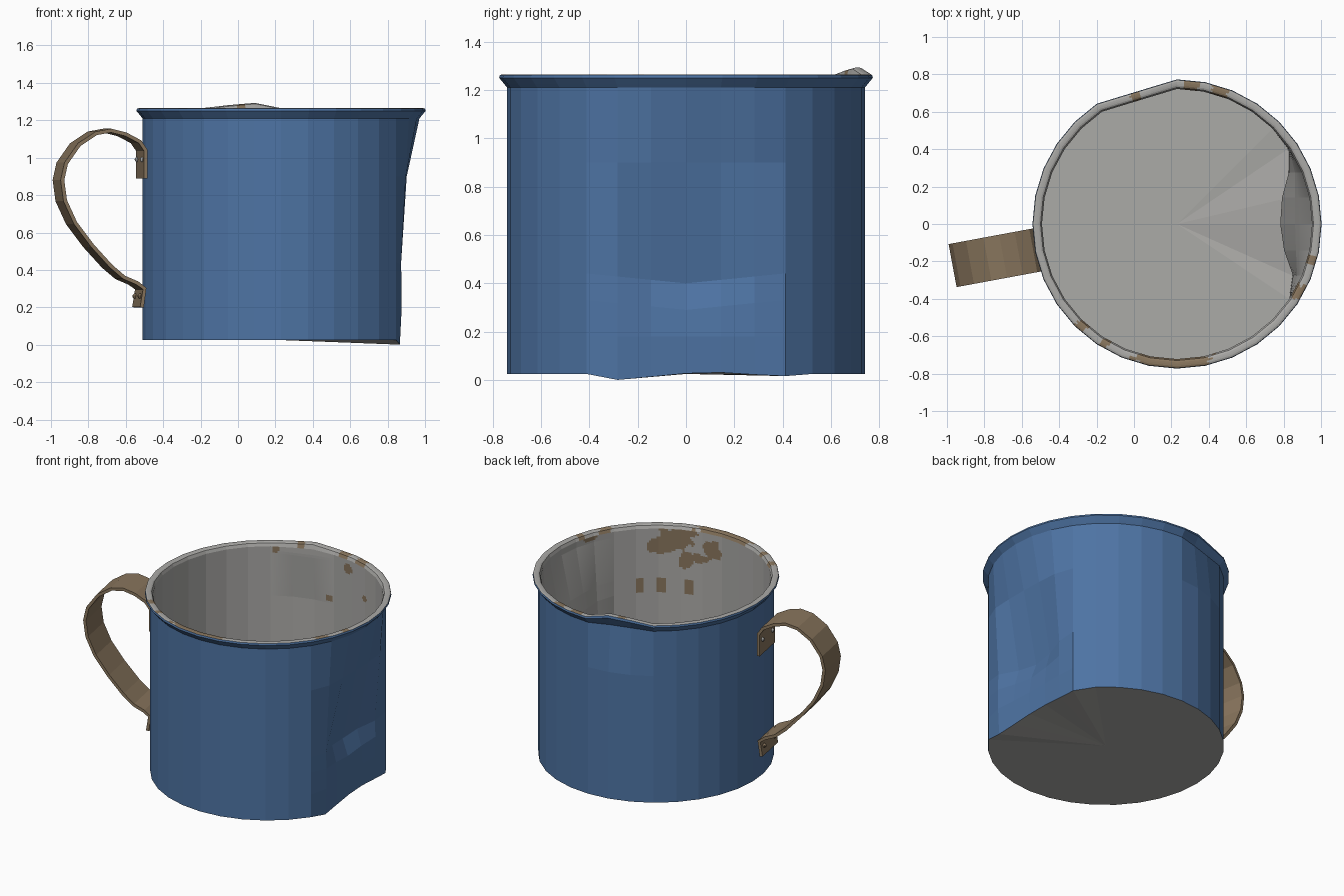
import bpy
import math
from mathutils import Vector, noise

SIDES = 32
FINE = 12            # fine columns per side of the lining
CX = 0.23            # cup axis
WALL = 0.74          # outer wall radius

cube = bpy.data.objects.get("Cube")
if cube:
    bpy.data.objects.remove(cube, do_unlink=True)


def material(name, color):
    mat = bpy.data.materials.new(name)
    mat.use_nodes = True
    mat.diffuse_color = (*color, 1)
    mat.node_tree.nodes["Principled BSDF"].inputs["Base Color"].default_value = (*color, 1)
    return mat


BLUE = material("blue enamel", (0.076, 0.174, 0.37))
GREY = material("grey enamel", (0.41, 0.405, 0.39))
BROWN = material("bare brown metal", (0.25, 0.18, 0.11))


def interp(value, keys):
    """Piecewise linear lookup in (position, result) pairs."""
    if value <= keys[0][0]:
        return keys[0][1]
    for (a, fa), (b, fb) in zip(keys, keys[1:]):
        if value <= b:
            return fa + (fb - fa) * (value - a) / (b - a)
    return keys[-1][1]


def corner(i, r, z):
    """One corner of the round cup after its dents are pressed in."""
    i %= SIDES
    a = math.tau * i / SIDES
    # flattened, lifted stretch of rim at the back
    if i in (9, 10):
        r *= 1 - 0.038 * interp(z, [(0.9, 0), (1.21, 1)])
        z += (0.028 if i == 9 else 0.016) * interp(z, [(1.2, 0), (1.26, 1)])
    x, y = r * math.cos(a), r * math.sin(a)
    if x > 0 and r > 0.5:
        # side dent: depth per height, where the wall passes a curved limit
        def depth(limit, curve):
            return max(0, x - (limit - CX + r - WALL + curve * y * y - 0.04 * y))
        low = depth(0.85, 0.05)
        push = interp(z, [(0.03, low), (0.18, depth(0.855, 0.1)), (0.34, depth(0.84, 0.3)),
                          (0.45, depth(0.80, 0.75)), (1.2, 0)])
        sag = interp(z, [(0.18, 0), (0.34, 0.05), (0.45, 0.05), (0.9, 0)])
        if z < 0.1 and low > 0:
            z += interp(y, [(-0.45, 0), (-0.28, -0.025), (0.08, 0.01), (0.4, -0.01), (0.5, 0)])
        z -= sag * max(0, 1 - abs(y) / 0.5)
        x -= push
    return Vector((CX + x, y, z))


def add_object(name, verts, faces, mats, indices=None):
    mesh = bpy.data.meshes.new(name)
    mesh.from_pydata(verts, [], faces)
    for m in mats:
        mesh.materials.append(m)
    if indices:
        for poly, k in zip(mesh.polygons, indices):
            poly.material_index = k
    obj = bpy.data.objects.new(name, mesh)
    bpy.context.collection.objects.link(obj)
    return obj


def lathe(name, profile, mats, rule=None, sub=1):
    """Ring rows of (radius, height); a zero radius closes into a fan."""
    n = SIDES * sub
    verts, rows = [], []
    for r, z in profile:
        if r == 0:
            rows.append([len(verts)] * n)
            verts.append(Vector((CX, 0, z)))
            continue
        ring = [corner(i, r, z) for i in range(SIDES)]
        rows.append(list(range(len(verts), len(verts) + n)))
        for i in range(SIDES):
            for k in range(sub):
                verts.append(ring[i].lerp(ring[(i + 1) % SIDES], k / sub))
    faces, indices = [], []
    for p, (low, high) in enumerate(zip(rows, rows[1:])):
        r, z = [(profile[p][k] + profile[p + 1][k]) / 2 for k in (0, 1)]
        for j in range(n):
            k = (j + 1) % n
            faces.append(list(dict.fromkeys((low[j], low[k], high[k], high[j]))))
            indices.append(rule(360 * (j + 0.5) / n, r, z) if rule else 0)
    return add_object(name, verts, faces, mats, indices)


# Chipped enamel: angle, half angle along the rim
rim_chips = [(108, 2), (84, 3), (72, 3.5), (-133, 2.5), (-121, 1.5),
             (-92, 15), (-29, 3), (-15, 2)]
# angle, height, half angle, half height on the inner wall
wall_chips = [(-64, 1.17, 9, 0.08), (-56, 1.12, 6, 0.05), (-70, 1.04, 4, 0.07),
              (-78, 1.06, 5, 0.03), (-85, 1.13, 5, 0.07), (-70, 1.22, 9, 0.02),
              (-47, 0.87, 3, 0.02), (-58, 0.86, 3, 0.03), (-72, 0.84, 2.5, 0.03),
              (-20, 1.23, 4, 0.02), (81, 1.18, 3, 0.03), (93, 0.93, 2, 0.025),
              (68, 1.03, 2, 0.02), (121, 1.22, 2, 0.02)]


def chipped(angle, r, z):
    """Material index of the lining: 1 where the enamel is gone."""
    def apart(a):
        return (angle - a + 180) % 360 - 180
    if z > 1.245:
        wobble = 1 + 0.5 * noise.noise(Vector((angle * 0.3, r * 60, 0)))
        return int(any(abs(apart(a)) < w * wobble for a, w in rim_chips))
    if z < 0.8:
        return 0
    wobble = 1 + 0.9 * noise.noise(Vector((angle * 0.22, z * 17, 3)))
    return int(any((apart(a) / w) ** 2 + ((z - h) / t) ** 2 < wobble
                   for a, h, w, t in wall_chips))


# Cup body
lathe("underside", [(0, 0.025), (WALL, 0.025)], [GREY])
lathe("outer_wall", [(WALL, z) for z in (0.025, 0.18, 0.34, 0.45, 0.9, 1.21)], [BLUE])
lathe("rim_outside", [(WALL, 1.21), (0.75, 1.222), (0.773, 1.25), (0.77, 1.262)], [BLUE])

# Rim top and inner wall in one fine sheet
INNER = 0.722
rim = [(0.77, 1.262), (0.76, 1.265), (0.75, 1.265), (0.74, 1.264), (0.73, 1.26)]
fine = [(INNER, 1.24 - 0.0136 * k) for k in range(26)]
coarse = [(INNER, z) for z in (0.9, 0.8, 0.45, 0.34, 0.18, 0.045)]
down = sorted(set(fine + coarse), key=lambda p: -p[1])
lathe("lining", rim + down, [GREY, BROWN], chipped, FINE)
lathe("inner_floor", [(INNER, 0.045), (0, 0.045)], [GREY])

# Handle: a bent metal strap, turned slightly towards the front
TURN = math.radians(10.5)
OUT = Vector((-math.cos(TURN), -math.sin(TURN), 0))
ACROSS = Vector((math.sin(TURN), -math.cos(TURN), 0))


def strap_point(x, z, side):
    reach = (CX - x) / math.cos(TURN)
    return Vector((CX, 0, z)) + OUT * reach + ACROSS * side


path = [(-0.515, 0.89), (-0.515, 1.04), (-0.545, 1.085), (-0.62, 1.125), (-0.70, 1.145),
        (-0.78, 1.13), (-0.87, 1.07), (-0.94, 0.97), (-0.96, 0.88), (-0.945, 0.77),
        (-0.89, 0.65), (-0.80, 0.53), (-0.70, 0.42), (-0.63, 0.36), (-0.56, 0.33),
        (-0.52, 0.30), (-0.535, 0.20)]
verts = [strap_point(x, z, s) for x, z in path for s in (-0.117, 0.117)]
faces = [(2 * k, 2 * k + 1, 2 * k + 3, 2 * k + 2) for k in range(len(path) - 1)]
handle = add_object("handle", verts, faces, [BROWN])
solid = handle.modifiers.new("thickness", "SOLIDIFY")
solid.thickness = 0.02
solid.offset = 0

# Rivets fixing both ends of the strap
for end, x, z in (("upper", -0.525, 0.99), ("lower", -0.537, 0.26)):
    for label, side in (("front", 0.075), ("back", -0.075)):
        bpy.ops.mesh.primitive_uv_sphere_add(segments=8, ring_count=6, radius=0.014,
                                             location=strap_point(x, z, side))
        rivet = bpy.context.object
        rivet.name = f"{end}_{label}_rivet"
        rivet.data.materials.append(GREY if end == "upper" else BROWN)
